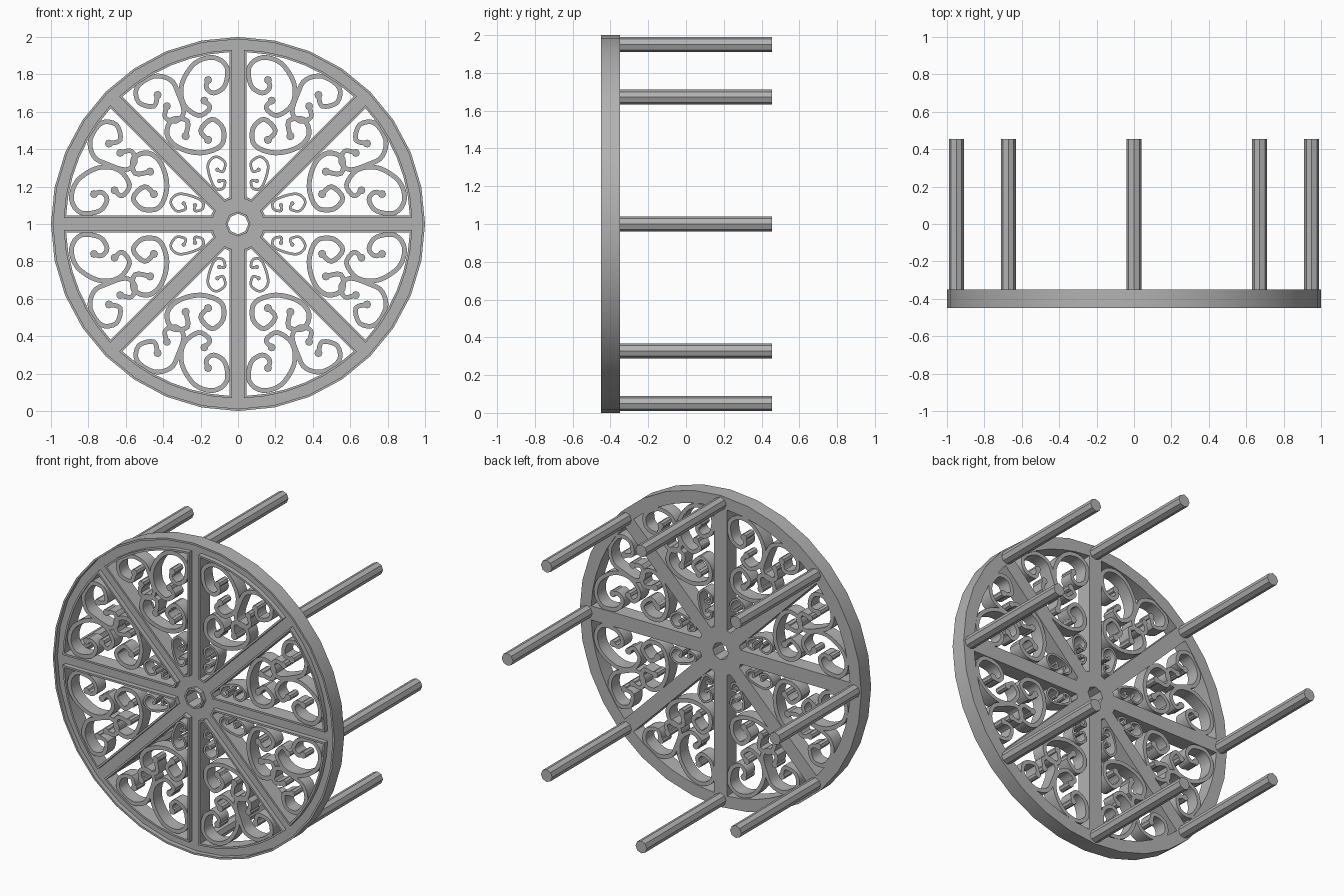
import bpy
import bmesh
from math import sin, cos, asin, pi, tau
from mathutils import Vector
from mathutils.geometry import interpolate_bezier

if "Cube" in bpy.data.objects:
    bpy.data.objects.remove(bpy.data.objects["Cube"], do_unlink=True)

FRONT, BACK = -0.45, -0.35
FLOOR = FRONT + 0.03
LIP = 0.012
SECTORS = 8
STEP = tau / SECTORS

# Single iron colour
iron = bpy.data.materials.new("iron_grey")
iron.use_nodes = True
grey = (0.45, 0.45, 0.45, 1)
iron.diffuse_color = grey
iron.node_tree.nodes["Principled BSDF"].inputs["Base Color"].default_value = grey


def place(point, y):
    """Turn a point of the wheel plane into a 3D position."""
    return (point[0], y, 1 + point[1])


def polar(radius, angle):
    return Vector((radius * cos(angle), radius * sin(angle)))


def circle(radius, sides):
    return [polar(radius, tau * i / sides) for i in range(sides)]


def finish(bm, name, smooth=True):
    bmesh.ops.recalc_face_normals(bm, faces=bm.faces)
    mesh = bpy.data.meshes.new(name)
    bm.to_mesh(mesh)
    bm.free()
    mesh.materials.append(iron)
    obj = bpy.data.objects.new(name, mesh)
    bpy.context.collection.objects.link(obj)
    if smooth:
        bpy.ops.object.select_all(action='DESELECT')
        obj.select_set(True)
        bpy.context.view_layer.objects.active = obj
        bpy.ops.object.shade_smooth_by_angle(angle=pi / 6)
    return obj


def add_band(bm, inner, outer, front, back):
    """Closed ring of rectangular section between two matching loops."""
    rings = [[bm.verts.new(place(p, y)) for p in loop]
             for loop, y in ((inner, front), (outer, front), (outer, back), (inner, back))]
    count = len(inner)
    for a, b in zip(rings, rings[1:] + rings[:1]):
        for i in range(count):
            j = (i + 1) % count
            bm.faces.new((a[i], a[j], b[j], b[i]))


def add_plate(bm, loops, front, back):
    """Flat plate bounded by the first loop and pierced by the others."""
    edges = {front: [], back: []}
    for loop in loops:
        rings = {y: [bm.verts.new(place(p, y)) for p in loop] for y in edges}
        for i in range(len(loop)):
            j = (i + 1) % len(loop)
            f, b = rings[front], rings[back]
            bm.faces.new((f[i], f[j], b[j], b[i]))
            for y in edges:
                edges[y].append(bm.edges.get((rings[y][i], rings[y][j])))
    for y in edges:
        bmesh.ops.triangle_fill(bm, use_beauty=True, edges=edges[y], normal=(0, -1, 0))


def opening(index, grow=0):
    """Outline of one gap between two spokes."""
    middle = (index + 0.5) * STEP
    loop = []
    for radius, way, steps in ((0.15 - grow, -1, 2), (0.92 + grow, 1, 6)):
        half = STEP / 2 - asin((0.045 - grow) / radius)
        loop += [polar(radius, middle + way * half * (1 - 2 * i / steps))
                 for i in range(steps + 1)]
    return loop


# Pierced wheel: rim, spokes and hub in one plate
outer_edge = circle(1, 32)
hub_hole = circle(0.055, 8)
bm = bmesh.new()
add_plate(bm, [outer_edge, hub_hole] + [opening(i) for i in range(SECTORS)], FLOOR, BACK)
finish(bm, "wheel_plate")

# Raised lips around the rim, the hub hole and every opening
bm = bmesh.new()
add_band(bm, circle(1 - LIP, 32), outer_edge, FRONT, FLOOR)
add_band(bm, hub_hole, circle(0.055 + LIP, 8), FRONT, FLOOR)
for i in range(SECTORS):
    add_band(bm, opening(i), opening(i, LIP), FRONT, FLOOR)
finish(bm, "raised_lips")


def smooth_path(points, steps=4):
    """Curve through the points, with tangents from their neighbours."""
    pts = [Vector(p) / 100 for p in points]
    last = len(pts) - 1
    tangents = [(pts[min(i + 1, last)] - pts[max(i - 1, 0)]) / 6 for i in range(last + 1)]
    path = []
    for i in range(last):
        part = interpolate_bezier(pts[i], pts[i] + tangents[i],
                                  pts[i + 1] - tangents[i + 1], pts[i + 1], steps + 1)
        path += [p.to_2d() for p in part[:-1]]
    return path + [pts[last]]


def add_scroll(bm, path, width, transform):
    """Ribbon along the path with a round knob at each end."""
    left, right = [], []
    last = len(path) - 1
    for i, p in enumerate(path):
        along = (path[min(i + 1, last)] - path[max(i - 1, 0)]).normalized()
        side = Vector((-along.y, along.x)) * width / 2
        left.append(transform(p + side))
        right.append(transform(p - side))
    add_plate(bm, [left + right[::-1]], FRONT + 0.01, BACK - 0.005)
    for end in (path[0], path[-1]):
        knob = [transform(end + p) for p in circle(width * 0.85, 8)]
        add_plate(bm, [knob], FRONT + 0.01, BACK - 0.005)


# Scroll centre lines for one opening, in hundredths of a unit
scrolls = {
    "side_scrolls": (0.025, [(16, 77), (17, 73), (13, 70), (7, 74), (6, 84), (13, 89), (23, 86),
                             (30, 75), (29, 64), (21, 58), (15, 62), (18, 66)]),
    "rim_scrolls": (0.025, [(43, 69), (45, 63), (53, 65), (54, 73), (45, 79), (36, 77), (32, 70),
                            (29, 60), (33, 55), (39, 57), (38, 63)]),
    "middle_scrolls": (0.026, [(16, 45), (20, 50), (14, 56), (8, 51), (9, 42), (20, 38), (32, 41),
                               (38, 48), (35, 56), (27, 55), (28, 47)]),
    "hub_scrolls": (0.014, [(11, 29), (8, 28), (7, 33), (12, 36), (16, 32), (15, 25), (12, 19),
                            (8, 19), (7, 23), (10, 23)]),
}


def sector_transform(index):
    """Quarter turn, with every second opening mirrored."""
    turn, flip = index // 2, index % 2

    def move(p):
        x, z = (-p.x if flip else p.x), p.y
        for _ in range(turn):
            x, z = -z, x
        return Vector((x, z))
    return move


for name, (width, points) in scrolls.items():
    bm = bmesh.new()
    path = smooth_path([(x, z, 0) for x, z in points])
    path = [p.to_2d() for p in path]
    for i in range(SECTORS):
        add_scroll(bm, path, width, sector_transform(i))
    finish(bm, name)

# Rods reaching back from the rim, one behind each spoke
for i in range(SECTORS):
    centre = polar(0.95, i * STEP)
    bm = bmesh.new()
    add_plate(bm, [[centre + p for p in circle(0.04, 8)]], BACK - 0.01, 0.455)
    finish(bm, f"rear_rod_{i + 1}", smooth=False)
